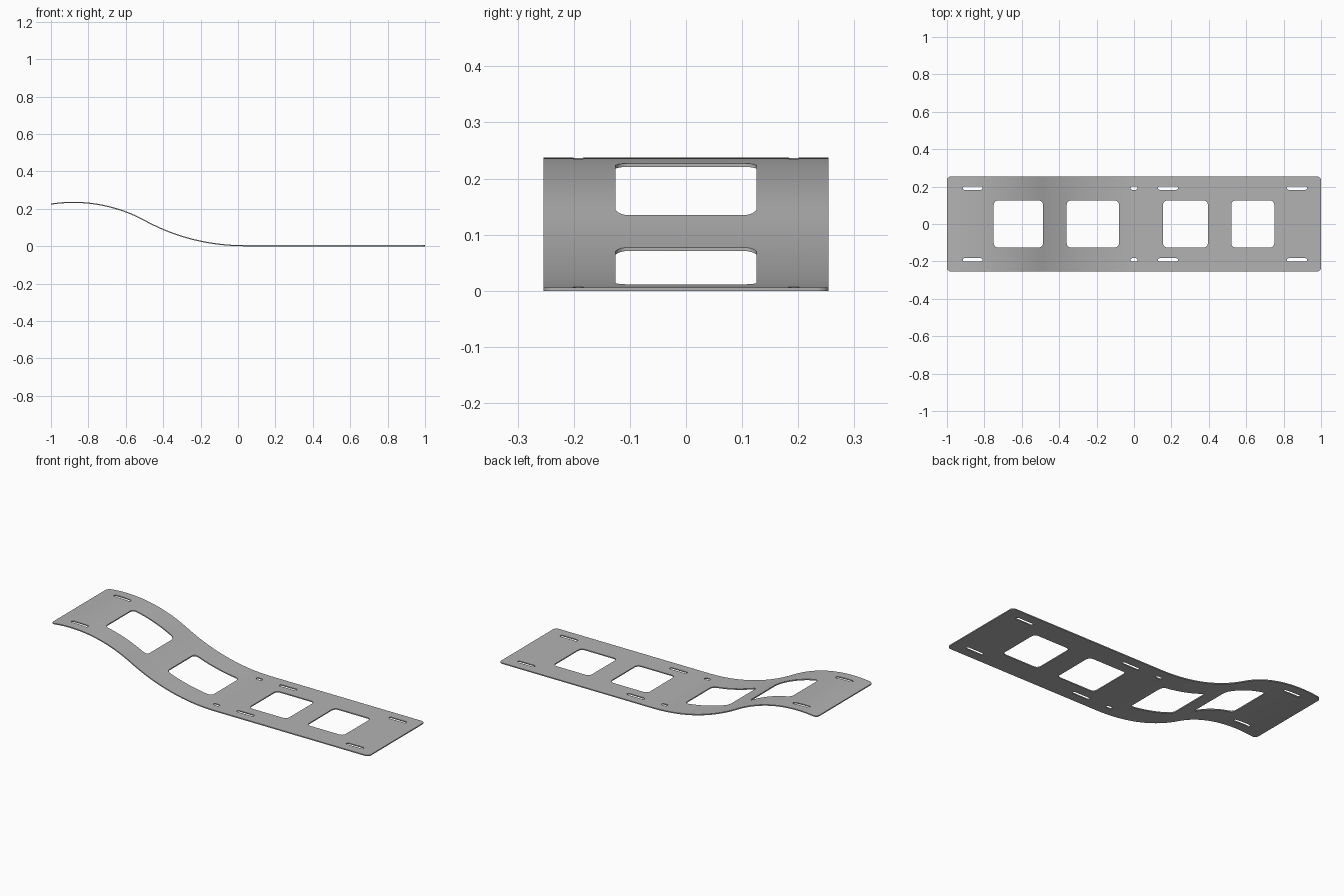
import bpy, bmesh
from math import sin, cos, asin, pi, radians

if "Cube" in bpy.data.objects:
    bpy.data.objects.remove(bpy.data.objects["Cube"], do_unlink=True)

THICK, HALF_W = 0.006, 0.254
BEND_X, MID_X, CREST_X = 0.03, -0.5, -0.88   # flat end, inflection, crest

steel = bpy.data.materials.new("brushed grey")
steel.use_nodes = True
grey = (0.45, 0.45, 0.45, 1)
steel.diffuse_color = grey
steel.node_tree.nodes["Principled BSDF"].inputs["Base Color"].default_value = grey


def make_object(name, bm):
    bmesh.ops.recalc_face_normals(bm, faces=bm.faces)
    mesh = bpy.data.meshes.new(name)
    bm.to_mesh(mesh)
    bm.free()
    mesh.materials.append(steel)
    obj = bpy.data.objects.new(name, mesh)
    bpy.context.collection.objects.link(obj)
    return obj


def extrude_outline(bm, points, direction):
    face = bm.faces.new([bm.verts.new(p) for p in points])
    new = bmesh.ops.extrude_face_region(bm, geom=[face])["geom"]
    verts = [v for v in new if isinstance(v, bmesh.types.BMVert)]
    bmesh.ops.translate(bm, verts=verts, vec=direction)


def rounded_prism(bm, x0, x1, y0, y1, r, steps=6):
    corners = [(x1 - r, y1 - r), (x0 + r, y1 - r), (x0 + r, y0 + r), (x1 - r, y0 + r)]
    points = []
    for i, (cx, cy) in enumerate(corners):
        for k in range(steps + 1):
            a = (i + k / steps) * pi / 2
            points.append((cx + r * cos(a), cy + r * sin(a), -0.2))
    extrude_outline(bm, points, (0, 0, 0.8))


# Bent sheet: flat run, then two tangent arcs forming an S
slope = asin(0.478)
r_low = (BEND_X - MID_X) / sin(slope)
r_high = (MID_X - CREST_X) / sin(slope)
crest_z = (r_low + r_high) * (1 - cos(slope))
path = [(1.05, 0, 0), (BEND_X, 0, 0)]        # x, z, tilt
n = 24
for k in range(1, n + 1):
    a = slope * k / n
    path.append((BEND_X - r_low * sin(a), r_low * (1 - cos(a)), a))
end = asin((-1.05 - CREST_X) / r_high)
for k in range(1, n + 9):
    a = slope + (end - slope) * k / (n + 8)
    path.append((CREST_X + r_high * sin(a), crest_z - r_high * (1 - cos(a)), a))
lower = [(x, -0.3, z) for x, z, a in path]
upper = [(x + THICK * sin(a), -0.3, z + THICK * cos(a)) for x, z, a in path]
bm = bmesh.new()
extrude_outline(bm, lower + upper[::-1], (0, 0.6, 0))
plate = make_object("bent_plate", bm)

# Outer outline with rounded corners
bm = bmesh.new()
rounded_prism(bm, -1, 1, -HALF_W, HALF_W, 0.022)
outline = make_object("outline_cutter", bm)

# Four windows and mirrored rows of strap slots
bm = bmesh.new()
for x0, x1 in [(-0.75, -0.487), (-0.36, -0.08), (0.155, 0.395), (0.52, 0.75)]:
    rounded_prism(bm, x0, x1, -0.126, 0.126, 0.024)
for x0, x1 in [(-0.915, -0.81), (-0.018, 0.018), (0.128, 0.235), (0.818, 0.925)]:
    for y in (-0.192, 0.192):
        rounded_prism(bm, x0, x1, y - 0.009, y + 0.009, 0.008)
holes = make_object("hole_cutter", bm)

bpy.context.view_layer.objects.active = plate
plate.select_set(True)
for cutter, operation in ((outline, "INTERSECT"), (holes, "DIFFERENCE")):
    cutter.hide_render = True
    mod = plate.modifiers.new("cut", "BOOLEAN")
    mod.operation, mod.solver, mod.object = operation, "EXACT", cutter
    bpy.ops.object.modifier_apply(modifier=mod.name)
    bpy.data.objects.remove(cutter, do_unlink=True)
bpy.ops.object.shade_smooth_by_angle(angle=radians(30))
